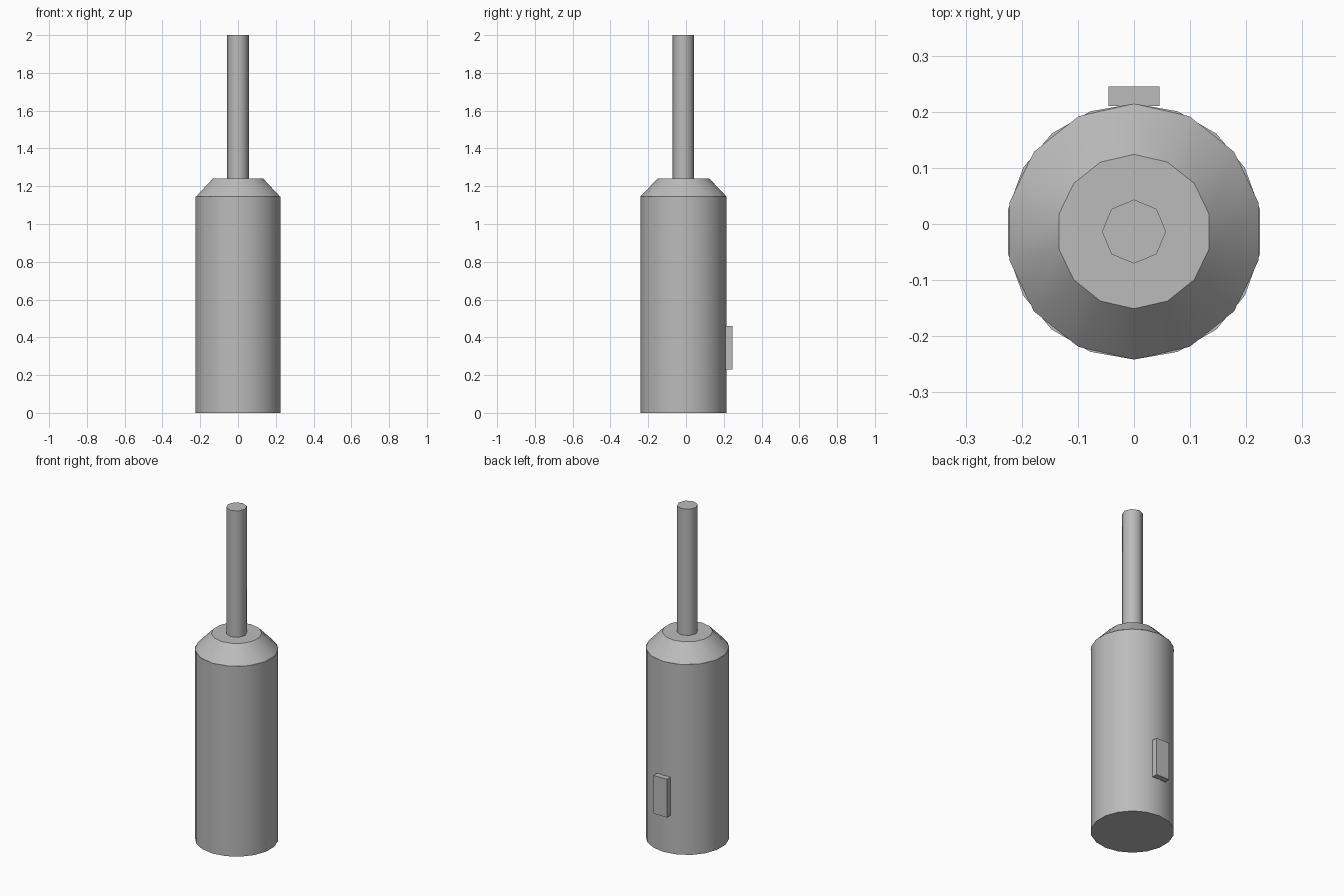
import bpy
import math

if "Cube" in bpy.data.objects:
    bpy.data.objects.remove(bpy.data.objects["Cube"])

CY = -0.0135  # shared axis of all round parts

grey = bpy.data.materials.new("grey")
grey.diffuse_color = (0.5, 0.5, 0.5, 1)
grey.use_nodes = True
grey.node_tree.nodes["Principled BSDF"].inputs["Base Color"].default_value = grey.diffuse_color


def finish(name, smooth=True):
    ob = bpy.context.object
    ob.name = name
    ob.data.materials.append(grey)
    if smooth:
        bpy.ops.object.shade_smooth_by_angle(angle=math.radians(50))
    return ob


def round_part(name, sides, r_bottom, r_top, z0, z1):
    bpy.ops.mesh.primitive_cone_add(vertices=sides, radius1=r_bottom, radius2=r_top,
                                    depth=z1 - z0, location=(0, CY, (z0 + z1) / 2))
    return finish(name)


# main cylinder, sloped shoulder and thin rod
round_part("body", 18, 0.228, 0.228, 0, 1.145)
shoulder = round_part("shoulder", 14, 0.228, 0.1375, 1.145, 1.24)
# crisp edge around the flat top of the shoulder
for e in shoulder.data.edges:
    if all(shoulder.data.vertices[i].co.z > 0 for i in e.vertices):
        e.use_edge_sharp = True
round_part("rod", 8, 0.057, 0.057, 1.24, 2.0)

# small raised switch plate on the back
bpy.ops.mesh.primitive_cube_add(size=1, location=(0, 0.2275, 0.345))
bpy.context.object.scale = (0.09, 0.035, 0.23)
bpy.ops.object.transform_apply(location=False, rotation=False, scale=True)
finish("switch", smooth=False)
